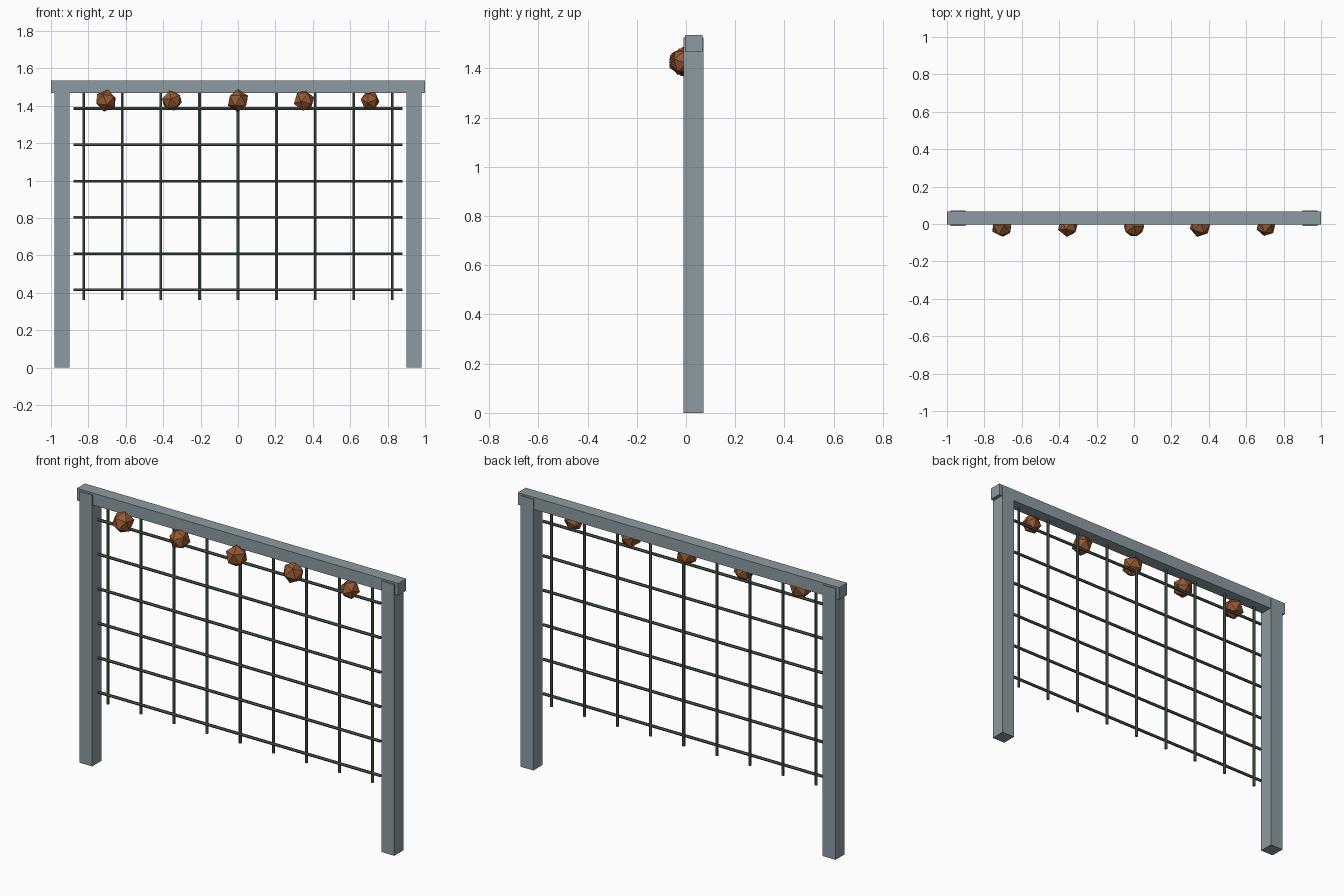
import bpy
from math import pi

if "Cube" in bpy.data.objects:
    bpy.data.objects.remove(bpy.data.objects["Cube"])


def material(name, rgb):
    m = bpy.data.materials.new(name)
    m.use_nodes = True
    m.diffuse_color = (*rgb, 1)
    m.node_tree.nodes["Principled BSDF"].inputs["Base Color"].default_value = (*rgb, 1)
    return m


steel = material("blue grey steel", (0.27, 0.33, 0.36))
rope = material("dark green rope", (0.08, 0.11, 0.085))
clay = material("orange brown stone", (0.30, 0.10, 0.032))


def finish(name, mat):
    ob = bpy.context.object
    ob.name = name
    ob.data.materials.append(mat)
    return ob


def box(name, low, high, mat):
    centre = [(a + b) / 2 for a, b in zip(low, high)]
    bpy.ops.mesh.primitive_cube_add(size=1, location=centre)
    ob = finish(name, mat)
    ob.scale = [b - a for a, b in zip(low, high)]
    return ob


def strand(name, length, location, rotation=(0, 0, 0)):
    bpy.ops.mesh.primitive_cylinder_add(vertices=6, radius=0.008, depth=length,
                                        location=location, rotation=rotation)
    return finish(name, rope)


# Frame: two posts and a crossbeam overhanging them
box("right_post", (-0.98, -0.011, 0), (-0.9, 0.071, 1.525), steel)
box("left_post", (0.9, -0.011, 0), (0.98, 0.071, 1.525), steel)
box("top_beam", (-1, -0.004, 1.467), (1, 0.067, 1.535), steel)

# Net: hanging strands crossed by horizontal strands
bottom, top = 0.36, 1.49
for i in range(9):
    strand(f"vertical_rope_{i + 1}", top - bottom,
           ((i - 4) * 0.206, 0.02, (top + bottom) / 2))
for i in range(6):
    strand(f"horizontal_rope_{i + 1}", 1.76, (0, 0.012, 0.415 + i * 0.194), (0, pi / 2, 0))

# Faceted grips in a row under the beam: radius, tilt and spin of each
grips = [(0.06, 0.2, 0.5), (0.057, -0.35, 0.9), (0.06, 0, 0),
         (0.058, 0.4, 1.3), (0.053, 0.6, 0.3)]
for i, (radius, tilt, spin) in enumerate(grips):
    bpy.ops.mesh.primitive_ico_sphere_add(subdivisions=1, radius=radius,
                                          location=((i - 2) * 0.353, -0.013, 1.427),
                                          rotation=(0, tilt, spin))
    finish(f"grip_{i + 1}", clay)
